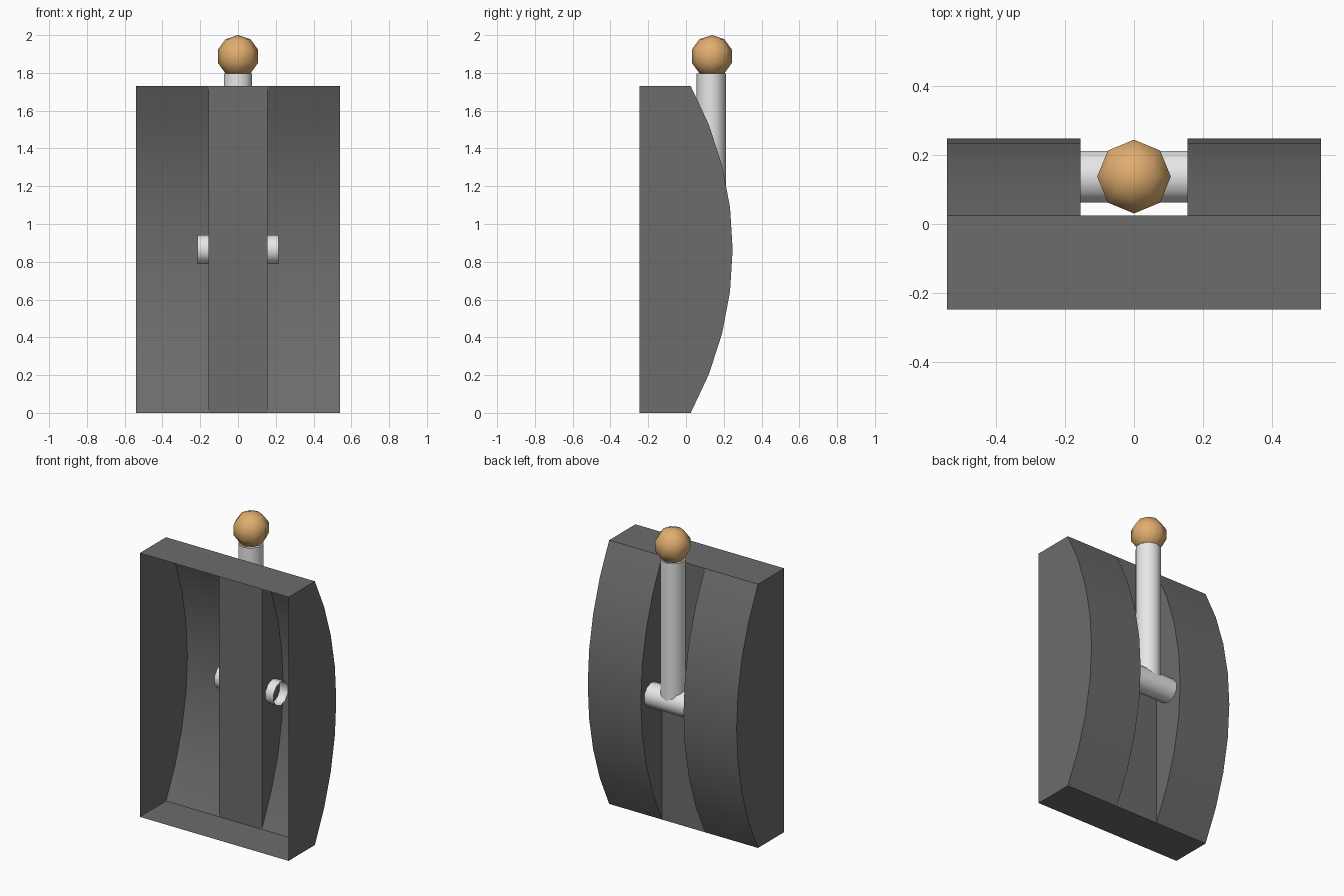
import bpy, bmesh
from math import sin, cos, asin, pi, radians
from mathutils import Matrix

if "Cube" in bpy.data.objects:
    bpy.data.objects.remove(bpy.data.objects["Cube"])

HALF_W, SLOT = 0.54, 0.155            # half widths of housing and slot
FRONT, SHOULDER, CROWN = -0.247, 0.025, 0.247
HEIGHT = 1.73
MID = HEIGHT / 2
PIVOT_Y = 0.137


def material(name, color):
    mat = bpy.data.materials.new(name)
    mat.use_nodes = True
    mat.diffuse_color = (*color, 1)
    mat.node_tree.nodes["Principled BSDF"].inputs["Base Color"].default_value = (*color, 1)
    return mat


def finish(name, bm, mat, angle):
    mesh = bpy.data.meshes.new(name)
    bm.to_mesh(mesh)
    bm.free()
    mesh.materials.append(mat)
    obj = bpy.data.objects.new(name, mesh)
    bpy.context.collection.objects.link(obj)
    bpy.ops.object.select_all(action="DESELECT")
    obj.select_set(True)
    bpy.context.view_layer.objects.active = obj
    bpy.ops.object.shade_smooth_by_angle(angle=radians(angle))
    return obj


def tube(name, length, matrix, mat):
    """Open-ended ten-sided tube centred on the matrix."""
    bm = bmesh.new()
    bmesh.ops.create_cone(bm, cap_ends=False, segments=10, radius1=0.078,
                          radius2=0.078, depth=length, matrix=matrix)
    return finish(name, bm, mat, 60)


grey = material("dark grey", (0.15, 0.15, 0.15))
white = material("light metal", (0.8, 0.8, 0.8))
tan = material("tan knob", (0.75, 0.42, 0.16))

# Arched side profile as (y, z), split into eight equal angles
rise = CROWN - SHOULDER
radius = (MID ** 2 + rise ** 2) / (2 * rise)
half_angle = asin(MID / radius)
arc = []
for i in range(9):
    a = half_angle * (i - 4) / 4
    arc.append((CROWN - radius + radius * cos(a), MID + radius * sin(a)))

# Housing: hollow shell, open at the front, with a slot down the arched back
bm = bmesh.new()


def face(points):
    bm.faces.new([bm.verts.new(p) for p in points])


for s in (-1, 1):
    face([(s * HALF_W, FRONT, 0)] + [(s * HALF_W, y, z) for y, z in arc]
         + [(s * HALF_W, FRONT, HEIGHT)])
    face([(s * SLOT, y, z) for y, z in arc])
    for (y0, z0), (y1, z1) in zip(arc, arc[1:]):
        face([(s * SLOT, y0, z0), (s * HALF_W, y0, z0),
              (s * HALF_W, y1, z1), (s * SLOT, y1, z1)])
for z in (0, HEIGHT):
    face([(-HALF_W, FRONT, z), (HALF_W, FRONT, z), (HALF_W, SHOULDER, z), (SLOT, SHOULDER, z),
          (-SLOT, SHOULDER, z), (-HALF_W, SHOULDER, z)])
face([(-SLOT, SHOULDER, 0), (SLOT, SHOULDER, 0),
      (SLOT, SHOULDER, HEIGHT), (-SLOT, SHOULDER, HEIGHT)])
bmesh.ops.remove_doubles(bm, verts=bm.verts, dist=0.0005)
bmesh.ops.recalc_face_normals(bm, faces=bm.faces)
finish("housing", bm, grey, 20)

# Pivot axle and lever post
tube("pivot_axle", 0.43, Matrix.Translation((0, PIVOT_Y, MID))
     @ Matrix.Rotation(pi / 2, 4, "Y") @ Matrix.Rotation(pi / 2, 4, "Z"), white)
tube("lever_post", 0.932, Matrix.Translation((0, PIVOT_Y - 0.004, MID + 0.466)), white)

# Knob on top of the lever
bm = bmesh.new()
bmesh.ops.create_uvsphere(bm, u_segments=8, v_segments=5, radius=0.112,
                          matrix=Matrix.Translation((0, PIVOT_Y, 1.888)))
finish("lever_knob", bm, tan, 80)
